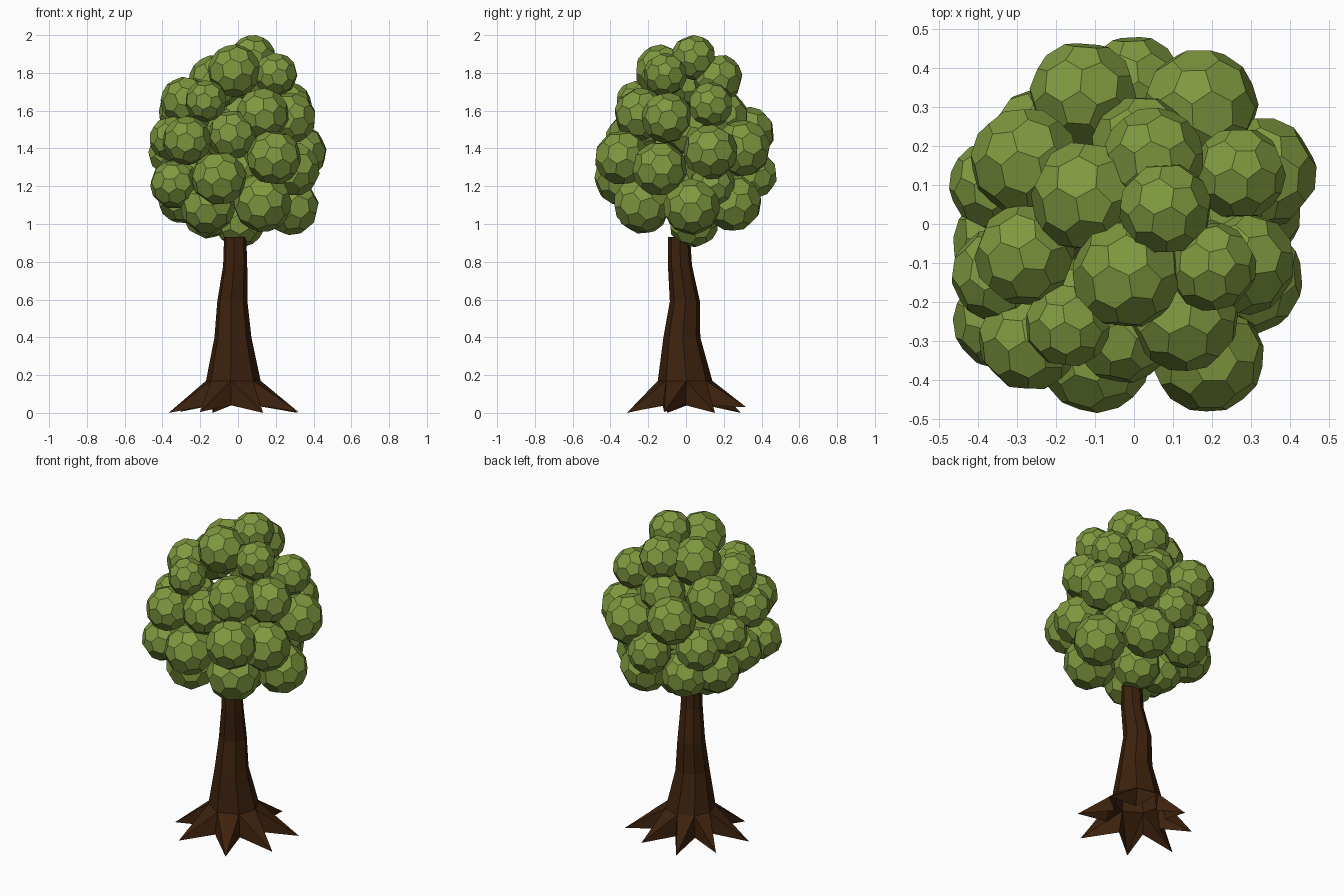
import bpy, bmesh, math, random
from mathutils import Vector, Euler

if "Cube" in bpy.data.objects:
    bpy.data.objects.remove(bpy.data.objects["Cube"])

random.seed(4)


def material(name, rgb):
    m = bpy.data.materials.new(name)
    m.diffuse_color = (*rgb, 1)
    m.use_nodes = True
    m.node_tree.nodes["Principled BSDF"].inputs["Base Color"].default_value = m.diffuse_color
    return m


bark = material("dark brown bark", (0.046, 0.0155, 0.004))
leaf = material("leaf green", (0.215, 0.315, 0.05))


def finish(bm, name, mat):
    bmesh.ops.recalc_face_normals(bm, faces=bm.faces)
    me = bpy.data.meshes.new(name)
    bm.to_mesh(me)
    bm.free()
    me.materials.append(mat)
    ob = bpy.data.objects.new(name, me)
    bpy.context.collection.objects.link(ob)
    return ob


# Trunk with star-shaped roots: one root per side, hollow underneath
root_angles = [-165, -124, -67, -20, 26, 75, 115, 155]
root_reach = [0.38, 0.36, 0.34, 0.34, 0.35, 0.33, 0.32, 0.34]
N = len(root_angles)
gaps = []
for i in range(N):
    nxt = root_angles[(i + 1) % N] + (360 if i == N - 1 else 0)
    gaps.append(math.radians((root_angles[i] + nxt) / 2))
# centre x, centre y, z, radius
rings = [(-0.02, -0.01, 0.04, 0.165), (-0.025, -0.005, 0.17, 0.145),
         (-0.027, -0.022, 0.40, 0.098), (-0.03, -0.006, 0.59, 0.08),
         (-0.015, -0.032, 0.78, 0.064), (-0.015, -0.037, 0.93, 0.059)]
bm = bmesh.new()
loops = [[bm.verts.new((cx + r * math.cos(a), cy + r * math.sin(a), z)) for a in gaps]
         for cx, cy, z, r in rings]
for lo, hi in zip(loops[1:], loops[2:]):
    for i in range(N):
        bm.faces.new((lo[i - 1], lo[i], hi[i], hi[i - 1]))
bm.faces.new(loops[-1])
for i in range(N):
    a = math.radians(root_angles[i])
    tip = bm.verts.new((root_reach[i] * math.cos(a), root_reach[i] * math.sin(a),
                        0.03 if i == 5 else 0.005 * (i % 2)))
    v0, v1, t0, t1 = loops[0][i - 1], loops[0][i], loops[1][i - 1], loops[1][i]
    for f in ((t0, t1, tip), (v0, t0, tip), (t1, v1, tip)):
        bm.faces.new(f)
finish(bm, "trunk_and_roots", bark)

# Leaf clumps: x, y, z, radius (grouped by height)
clumps = [
    (.08, .04, 1.89, .12), (-.02, -.13, 1.82, .14), (.20, -.11, 1.80, .115),
    (.05, .17, 1.78, .13), (-.12, .07, 1.76, .145),
    (-.28, -.08, 1.66, .13), (-.17, -.26, 1.66, .11), (.13, -.24, 1.59, .14),
    (.27, .13, 1.64, .12), (.28, -.10, 1.57, .135), (-.28, .16, 1.60, .14),
    (.02, .20, 1.58, .13), (.17, .30, 1.41, .15), (.20, .02, 1.50, .13),
    (-.03, -.28, 1.48, .13), (-.27, -.30, 1.45, .13), (-.35, -.13, 1.46, .12),
    (-.13, .33, 1.49, .14), (.19, -.34, 1.36, .145), (.325, .13, 1.39, .145),
    (-.36, .10, 1.38, .115), (-.24, .22, 1.30, .13),
    (-.10, -.34, 1.25, .145), (-.34, -.25, 1.22, .125), (.29, -.14, 1.30, .145),
    (.0, .36, 1.27, .125), (.20, .14, 1.22, .12), (-.33, -.05, 1.22, .135),
    (-.29, .12, 1.15, .14), (-.17, .25, 1.14, .135),
    (.13, -.23, 1.12, .155), (-.16, -.23, 1.10, .145), (.28, .03, 1.10, .15),
    (.10, .25, 1.12, .15), (-.16, .03, 1.06, .13), (.01, .04, 1.02, .135),
]


def clump_mesh(bm, x, y, z, r):
    # Faceted ball of pentagons and hexagons: icosahedron with its corners cut
    ball = bmesh.new()
    bmesh.ops.create_icosphere(ball, subdivisions=1, radius=1)
    bmesh.ops.bevel(ball, geom=ball.verts[:], offset=33.3, offset_type='PERCENT',
                    segments=1, affect='VERTICES')
    rot = Euler([random.uniform(0, 6.28) for _ in range(3)]).to_matrix()
    at = {v: bm.verts.new(rot @ v.co.normalized() * r + Vector((x, y, z)))
          for v in ball.verts}
    for f in ball.faces:
        bm.faces.new([at[v] for v in f.verts])
    ball.free()


bm = bmesh.new()
for c in clumps:
    clump_mesh(bm, *c)
# Set the crown's top exactly at two units
top = max(v.co.z for v in bm.verts)
bmesh.ops.translate(bm, verts=bm.verts, vec=(0, 0, 2 - top))
finish(bm, "leaf_crown", leaf)
